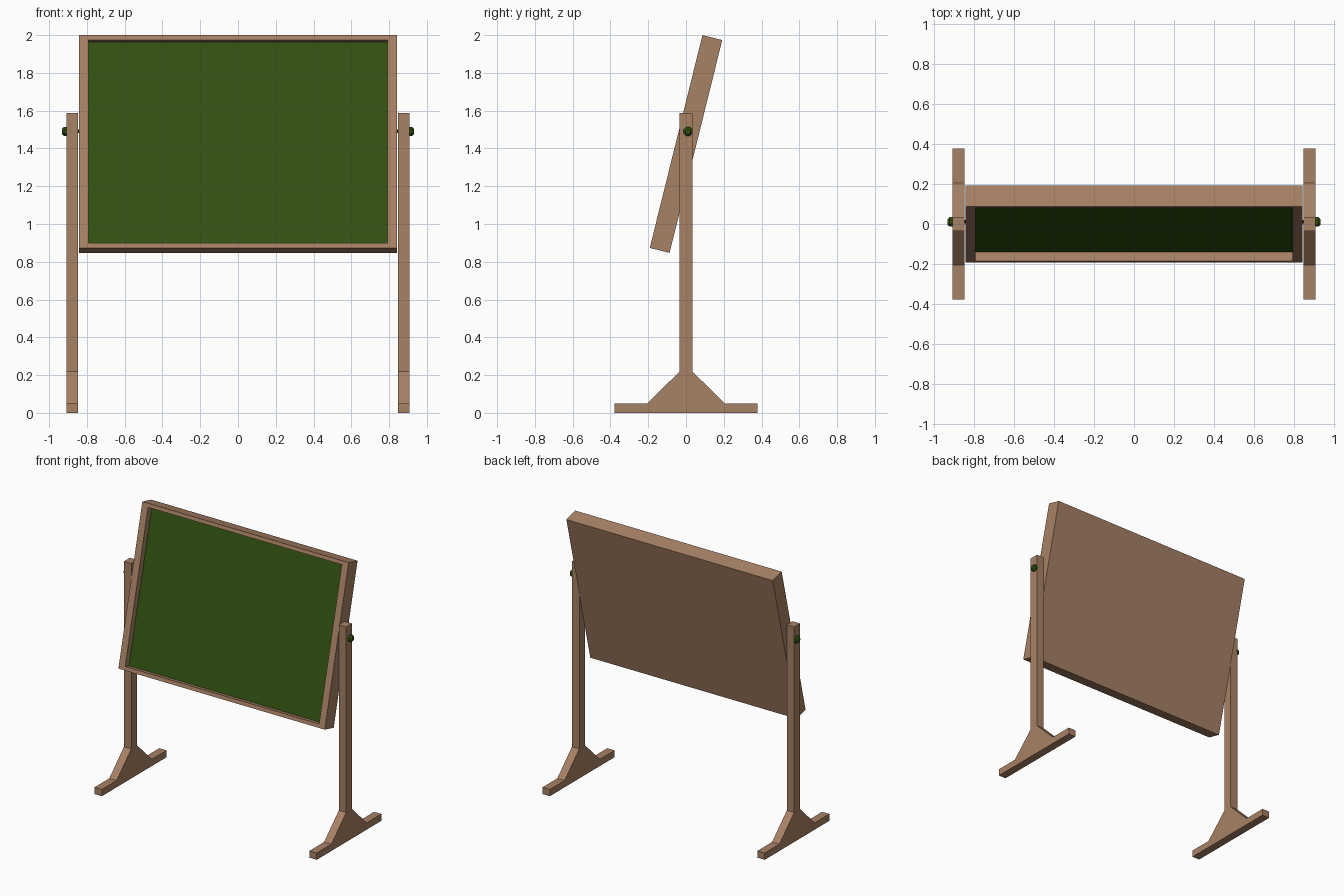
import bpy, bmesh
from math import radians
from mathutils import Matrix, Vector

cube = bpy.data.objects.get("Cube")
if cube:
    bpy.data.objects.remove(cube, do_unlink=True)


def material(name, rgb):
    m = bpy.data.materials.new(name)
    m.use_nodes = True
    m.diffuse_color = (*rgb, 1)
    m.node_tree.nodes["Principled BSDF"].inputs["Base Color"].default_value = (*rgb, 1)
    return m


wood = material("warm brown wood", (0.39, 0.22, 0.13))
green = material("dark green", (0.031, 0.082, 0.005))


def finish(bm, name, *mats):
    bmesh.ops.recalc_face_normals(bm, faces=bm.faces)
    mesh = bpy.data.meshes.new(name)
    bm.to_mesh(mesh)
    bm.free()
    for m in mats:
        mesh.materials.append(m)
    obj = bpy.data.objects.new(name, mesh)
    bpy.context.collection.objects.link(obj)
    return obj


# Tilted board: a box whose front is inset to a frame and pushed in to the writing panel
WIDTH, DEPTH, HEIGHT = 1.686, 0.108, 1.161
RAIL, STILE, RECESS = 0.038, 0.051, 0.046
bm = bmesh.new()
bmesh.ops.create_cube(bm, size=1, matrix=Matrix.Diagonal((WIDTH, DEPTH, HEIGHT, 1)))
panel = min(bm.faces, key=lambda f: f.calc_center_median().y)
bmesh.ops.inset_region(bm, faces=[panel], thickness=RAIL)
for v in panel.verts:
    v.co.x = (WIDTH / 2 - STILE) * (1 if v.co.x > 0 else -1)
panel = bmesh.ops.extrude_discrete_faces(bm, faces=[panel])["faces"][0]
bmesh.ops.translate(bm, verts=panel.verts, vec=(0, RECESS, 0))
panel.material_index = 1
board = finish(bm, "framed_board", wood, green)
board.location = (0, 0, 1.4235)
board.rotation_euler.x = radians(-13.9)

# Stand outline: foot, gusset and post as one half profile (y, z), mirrored front to back
half = [(0.378, 0), (0.378, 0.05), (0.206, 0.05), (0.0345, 0.218), (0.0345, 1.588)]
outline = half + [(-y, z) for y, z in reversed(half)]


def stand(name, side):
    bm = bmesh.new()
    face = bm.faces.new([bm.verts.new((side * 0.848, y, z)) for y, z in outline])
    new = bmesh.ops.extrude_face_region(bm, geom=[face])["geom"]
    verts = [g for g in new if isinstance(g, bmesh.types.BMVert)]
    bmesh.ops.translate(bm, verts=verts, vec=(side * 0.06, 0, 0))
    finish(bm, name, wood)


# Pivot: a pin through the post with a chamfered knob outside
def pivot(name, side):
    bm = bmesh.new()
    for r1, r2, start, end in ((0.01, 0.01, 0.83, 0.91),
                               (0.026, 0.026, 0.902, 0.921),
                               (0.026, 0.015, 0.921, 0.932)):
        mat = (Matrix.Translation(Vector((side * (start + end) / 2, 0.011, 1.49)))
               @ Matrix.Rotation(radians(90 * side), 4, "Y")
               @ Matrix.Rotation(radians(22.5), 4, "Z"))
        bmesh.ops.create_cone(bm, cap_ends=True, segments=8, radius1=r1, radius2=r2,
                              depth=end - start, matrix=mat)
    finish(bm, name, green)


for label, side in (("left", 1), ("right", -1)):
    stand(label + "_stand", side)
    pivot(label + "_pivot_knob", side)
